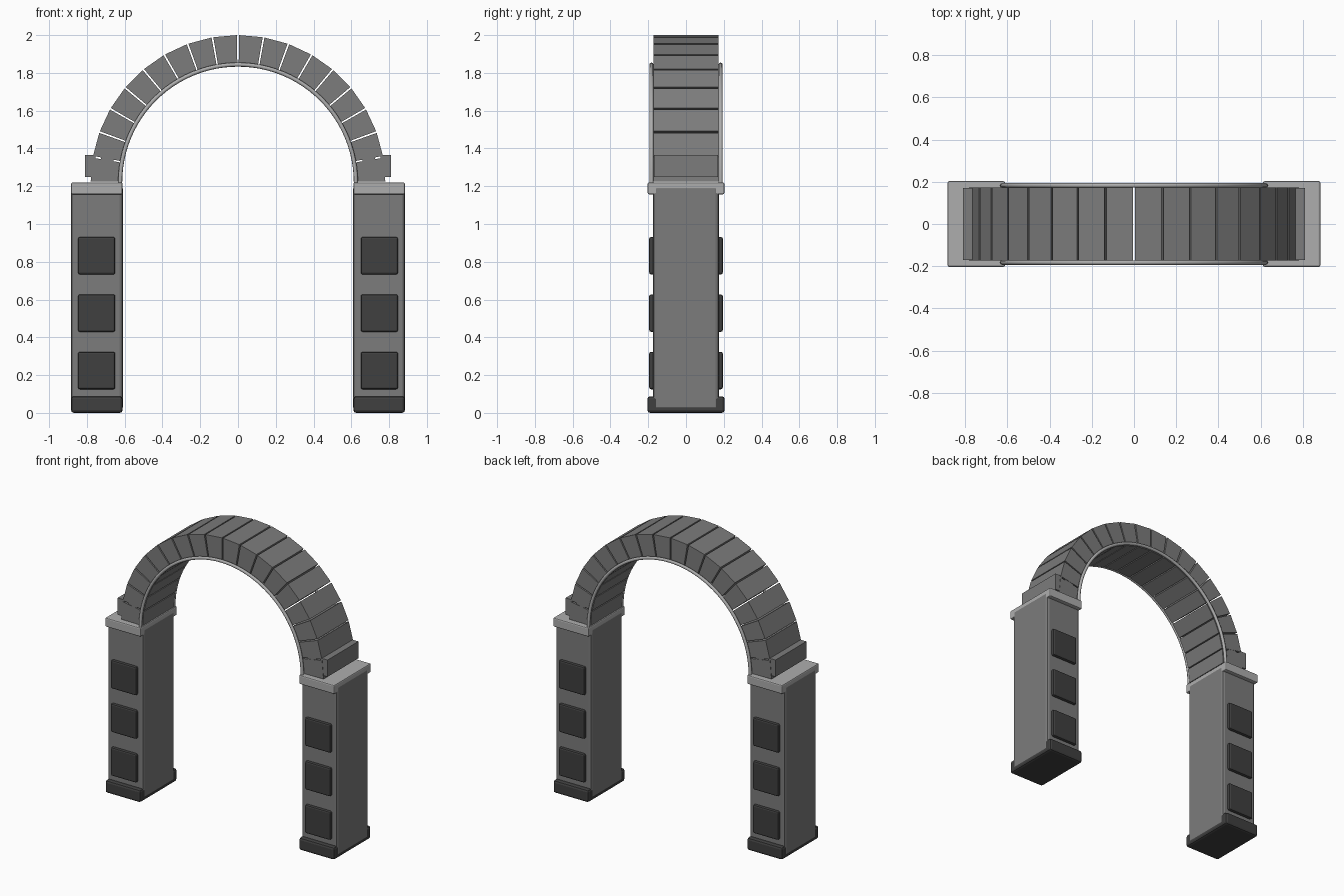
import bpy, bmesh, math

if "Cube" in bpy.data.objects:
    bpy.data.objects.remove(bpy.data.objects["Cube"])

SPRING = 1.22            # height of the arch centre
R_IN, R_OUT = 0.615, 0.78
DEPTH = 0.172            # half depth of the arch


def material(name, v):
    m = bpy.data.materials.new(name)
    m.diffuse_color = (v, v, v, 1)
    m.use_nodes = True
    m.node_tree.nodes["Principled BSDF"].inputs["Base Color"].default_value = m.diffuse_color
    return m


STONE = material("stone", 0.20)
DARK = material("dark_stone", 0.05)
LIGHT = material("light_stone", 0.42)


def finish(name, bm, mat, bevel=0.0, segments=2):
    bmesh.ops.recalc_face_normals(bm, faces=bm.faces)
    me = bpy.data.meshes.new(name)
    bm.to_mesh(me)
    bm.free()
    me.materials.append(mat)
    ob = bpy.data.objects.new(name, me)
    bpy.context.collection.objects.link(ob)
    if bevel:
        mod = ob.modifiers.new("bevel", 'BEVEL')
        mod.width = bevel
        mod.segments = segments
    return ob


def box(name, x, y, z, mat, bevel=0.0):
    x, y, z = sorted(x), sorted(y), sorted(z)
    bm = bmesh.new()
    bmesh.ops.create_cube(bm, size=1)
    for v in bm.verts:
        v.co = [r[0] if c < 0 else r[1] for c, r in zip(v.co, (x, y, z))]
    return finish(name, bm, mat, bevel)


def polar(r, a):
    return r * math.cos(a), SPRING + r * math.sin(a)


# Two piers with plinth, capital, recess-style panels and springer blocks
for s, side in ((-1, "left"), (1, "right")):
    def sx(a, b):
        return (s * a, s * b)
    box(side + "_pier", sx(0.61, 0.885), (-0.175, 0.175), (0.012, 1.205), STONE, 0.018)
    box(side + "_plinth", sx(0.611, 0.884), (-0.205, 0.205), (0, 0.088), DARK, 0.015)
    box(side + "_capital", sx(0.611, 0.884), (-0.203, 0.203), (1.157, 1.22), LIGHT, 0.008)
    for i in range(3):
        z = 0.125 + 0.304 * i
        for f, face in ((-1, "front"), (1, "back")):
            box(f"{side}_{face}_panel_{i + 1}", sx(0.65, 0.847),
                (f * 0.16, f * 0.195), (z, z + 0.198), DARK, 0.01)
    box(side + "_springer_outer", sx(0.755, 0.81), (-0.17, 0.17), (1.248, 1.365), STONE)
    box(side + "_springer_inner", sx(0.66, 0.725), (-0.17, 0.17), (1.248, 1.365), STONE)

# Wedge stones, ten degrees each with narrow open joints
for i in range(18):
    a0, a1 = math.radians(10 * i + 0.35), math.radians(10 * i + 9.65)
    bm = bmesh.new()
    pts = [polar(R_IN, a0), polar(R_OUT, a0), polar(R_OUT, a1), polar(R_IN, a1)]
    face = bm.faces.new([bm.verts.new((x, -DEPTH, z)) for x, z in pts])
    ext = bmesh.ops.extrude_face_region(bm, geom=[face])
    for v in ext["geom"]:
        if isinstance(v, bmesh.types.BMVert):
            v.co.y = DEPTH
    finish(f"arch_stone_{i + 1}", bm, STONE)

# Round trim tubes along the inner edge of both arch faces
for y, face in ((-0.183, "front"), (0.183, "back")):
    cu = bpy.data.curves.new(face + "_arch_trim", 'CURVE')
    cu.dimensions = '3D'
    cu.bevel_depth = 0.011
    cu.bevel_resolution = 2
    cu.use_fill_caps = True
    sp = cu.splines.new('POLY')
    n = 48
    sp.points.add(n)
    for i, p in enumerate(sp.points):
        x, z = polar(0.624, math.pi * i / n)
        p.co = (x, y, z, 1)
    cu.materials.append(LIGHT)
    bpy.context.collection.objects.link(bpy.data.objects.new(face + "_arch_trim", cu))
